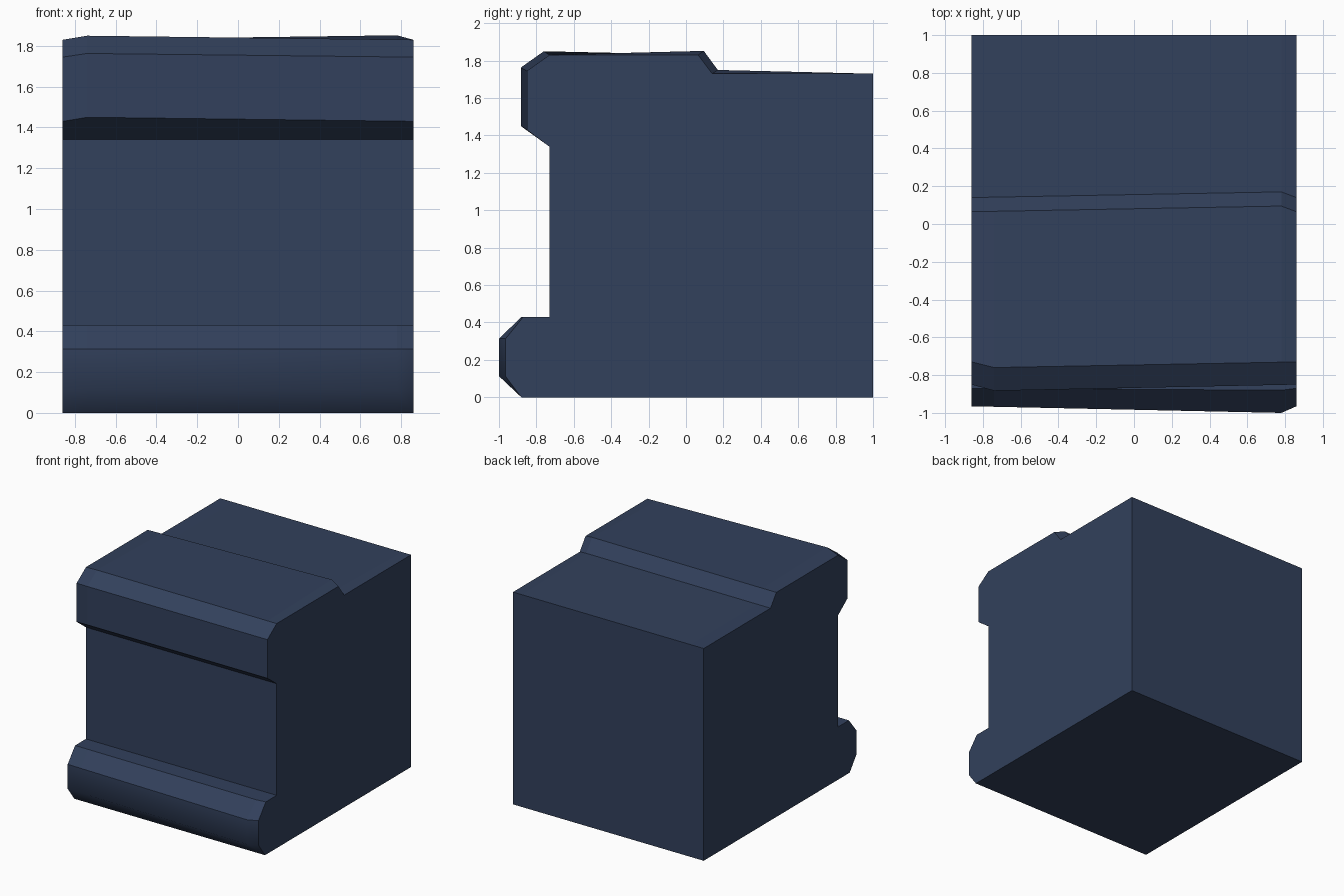
import bpy, bmesh

if "Cube" in bpy.data.objects:
    bpy.data.objects.remove(bpy.data.objects["Cube"])

mat = bpy.data.materials.new("dark slate blue")
mat.diffuse_color = (0.032, 0.052, 0.107, 1)
mat.use_nodes = True
mat.node_tree.nodes["Principled BSDF"].inputs["Base Color"].default_value = mat.diffuse_color


def profile(upper, lower):
    """Side outline (y, z); upper / lower = 0..1 swell of the front brow and of the ridge + foot."""
    u, s = upper, lower
    return [
        (1, 0), (1, 1.73),                                        # back
        (0.14 + 0.03 * s, 1.73 + 0.02 * s),                       # roof step, bottom
        (0.065 + 0.03 * s, 1.83 + 0.022 * s),                     # roof step, top
        (-0.73 - 0.03 * u, 1.83 + 0.02 * u),                      # brow
        (-0.85 - 0.033 * u, 1.745 + 0.018 * u),
        (-0.85 - 0.033 * u, 1.43 + 0.02 * u),
        (-0.73, 1.34), (-0.73, 0.43),                             # front wall
        (-0.87 - 0.01 * s, 0.43),                                 # foot
        (-0.965 - 0.035 * s, 0.313),
        (-0.965 - 0.035 * s, 0.113),
        (-0.88, 0),
    ]


# Cross-sections along x: brow peaks near the left end, ridge and foot near the right
stations = [(-0.86, 0, 0), (-0.74, 1, 0.073), (0.78, 0.05, 1), (0.86, 0, 0)]

bm = bmesh.new()
rings = [[bm.verts.new((x, y, z)) for y, z in profile(u, s)] for x, u, s in stations]
n = len(rings[0])
for a, b in zip(rings, rings[1:]):
    for i in range(n):
        j = (i + 1) % n
        f = bm.faces.new((a[i], a[j], b[j], b[i]))
        f.smooth = i in (10, 11)          # rounded front of the foot
bm.faces.new(rings[0])
bm.faces.new(rings[-1][::-1])
bmesh.ops.recalc_face_normals(bm, faces=bm.faces)

mesh = bpy.data.meshes.new("stepped_block")
bm.to_mesh(mesh)
bm.free()
mesh.materials.append(mat)
block = bpy.data.objects.new("stepped_block", mesh)
bpy.context.collection.objects.link(block)
